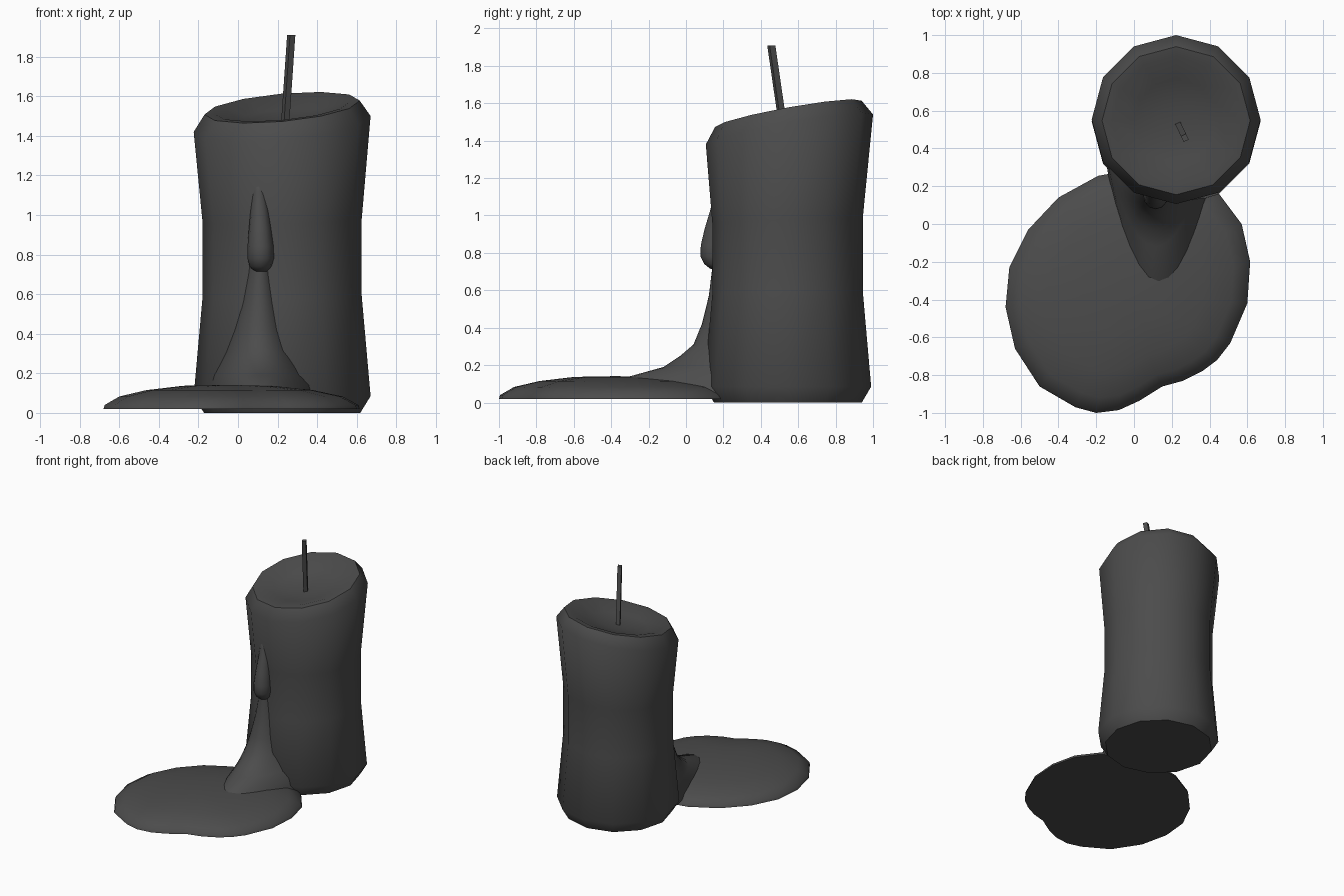
import bpy, bmesh, math
from mathutils import Vector

if "Cube" in bpy.data.objects:
    bpy.data.objects.remove(bpy.data.objects["Cube"])

# dark charcoal wax
dark = bpy.data.materials.new("dark_wax")
dark.diffuse_color = (0.072, 0.072, 0.072, 1)
dark.use_nodes = True
dark.node_tree.nodes["Principled BSDF"].inputs["Base Color"].default_value = dark.diffuse_color


def loft(name, rings, tip=None, angle=45):
    """Skin closed rings (bottom to top), cap the bottom, close the top with a tip or a face."""
    bm = bmesh.new()
    loops = [[bm.verts.new(p) for p in ring] for ring in rings]
    n = len(loops[0])
    for a, b in zip(loops, loops[1:]):
        for i in range(n):
            j = (i + 1) % n
            bm.faces.new((a[i], a[j], b[j], b[i]))
    bm.faces.new(loops[0][::-1])
    if tip:
        t = bm.verts.new(tip)
        for i in range(n):
            bm.faces.new((loops[-1][i], loops[-1][(i + 1) % n], t))
    else:
        bm.faces.new(loops[-1])
    bmesh.ops.recalc_face_normals(bm, faces=bm.faces)
    me = bpy.data.meshes.new(name)
    bm.to_mesh(me)
    bm.free()
    me.materials.append(dark)
    ob = bpy.data.objects.new(name, me)
    bpy.context.collection.objects.link(ob)
    bpy.ops.object.select_all(action='DESELECT')
    ob.select_set(True)
    bpy.context.view_layer.objects.active = ob
    bpy.ops.object.shade_smooth_by_angle(angle=math.radians(angle))
    return ob


# candle body: 12 sides, waisted, tilted rim and shallow dish (radius, height, tilt, centre y)
CX = 0.223


def body_ring(r, z, tilt, cy):
    ring = []
    for i in range(12):
        a = i * math.tau / 12
        x, y = r * math.cos(a), r * math.sin(a)
        ring.append((CX + x, cy + y, z + tilt * (0.09 * x + 0.18 * y)))
    return ring


profile = [(0.395, 0, 0, 0.545), (0.447, 0.085, 0, 0.543), (0.402, 0.59, 0.1, 0.543),
           (0.402, 0.97, 0.2, 0.543), (0.447, 1.46, 1, 0.553), (0.392, 1.543, 1, 0.547),
           (0.34, 1.541, 1, 0.547), (0.22, 1.498, 0.95, 0.547), (0.1, 1.48, 0.9, 0.547)]
loft("candle_body", [body_ring(*p) for p in profile], tip=(CX, 0.547, 1.476))

# wick: thin four-sided stick leaning forward
low, high = Vector((0.234, 0.53, 1.40)), Vector((0.269, 0.456, 1.91))
u, v = Vector((0.9, 0.43, 0)) * 0.015, Vector((-0.43, 0.9, 0)) * 0.017
loft("wick", [[p - u - v, p + u - v, p + u + v, p - u + v] for p in (low, high)], angle=30)


# wax run: bell-shaped flow down the candle front, buried in the puddle
# (height, left x, right x, front y, back y, bell sharpness)
def flow_ring(z, x0, x1, front, back, power):
    ring = []
    for i in range(17):
        t = -math.pi / 2 + math.pi * i / 16
        x = (x0 + x1) / 2 + (x1 - x0) / 2 * math.sin(t)
        ring.append((x, back - (back - front) * max(0, math.cos(t)) ** power, z))
    return ring


flow = [(0.05, -0.15, 0.42, -0.42, 0.34, 1.9), (0.14, -0.14, 0.40, -0.30, 0.33, 1.9),
        (0.19, -0.125, 0.36, -0.12, 0.32, 1.7), (0.25, -0.09, 0.32, -0.03, 0.29, 1.4),
        (0.31, -0.06, 0.28, 0.04, 0.27, 1.2), (0.42, -0.02, 0.235, 0.085, 0.25, 1.1),
        (0.57, 0.02, 0.20, 0.122, 0.24, 1.1), (0.70, 0.042, 0.18, 0.138, 0.24, 1.1),
        (0.85, 0.06, 0.16, 0.15, 0.24, 1.1)]
loft("wax_run", [flow_ring(*f) for f in flow], angle=60)


# teardrop hanging on the wax run (height, centre x, half width, front y)
def drop_ring(z, cx, hw, front):
    back = 0.23
    cy, d = (back + front) / 2, (back - front) / 2
    return [(cx + hw * math.cos(a), cy + d * math.sin(a), z)
            for a in (i * math.tau / 12 for i in range(12))]


drop = [(0.715, 0.115, 0.035, 0.130), (0.74, 0.115, 0.056, 0.098), (0.78, 0.115, 0.067, 0.078),
        (0.84, 0.114, 0.066, 0.079), (0.93, 0.112, 0.057, 0.100), (1.03, 0.110, 0.046, 0.130),
        (1.12, 0.107, 0.035, 0.152)]
loft("wax_drop", [drop_ring(*d) for d in drop], tip=(0.10, 0.18, 1.26), angle=60)

# puddle: irregular outline stepped inwards to a low dome
outline = [(-0.19, 0.255), (-0.40, 0.14), (-0.56, -0.03), (-0.66, -0.23), (-0.68, -0.44),
           (-0.63, -0.66), (-0.50, -0.86), (-0.31, -0.97), (-0.20, -1.0), (-0.08, -0.985),
           (0.03, -0.935), (0.15, -0.86), (0.26, -0.83), (0.36, -0.78), (0.44, -0.72),
           (0.51, -0.63), (0.60, -0.42), (0.615, -0.20), (0.57, 0.0), (0.45, 0.16),
           (0.28, 0.25), (0.08, 0.28), (-0.08, 0.275)]
PX, PY = -0.06, -0.38
steps = [(1.0, 0.02), (0.99, 0.04), (0.87, 0.083), (0.65, 0.115), (0.35, 0.137)]
loft("wax_puddle",
     [[(PX + (x - PX) * s, PY + (y - PY) * s, z) for x, y in outline] for s, z in steps],
     tip=(PX, PY, 0.141), angle=50)
